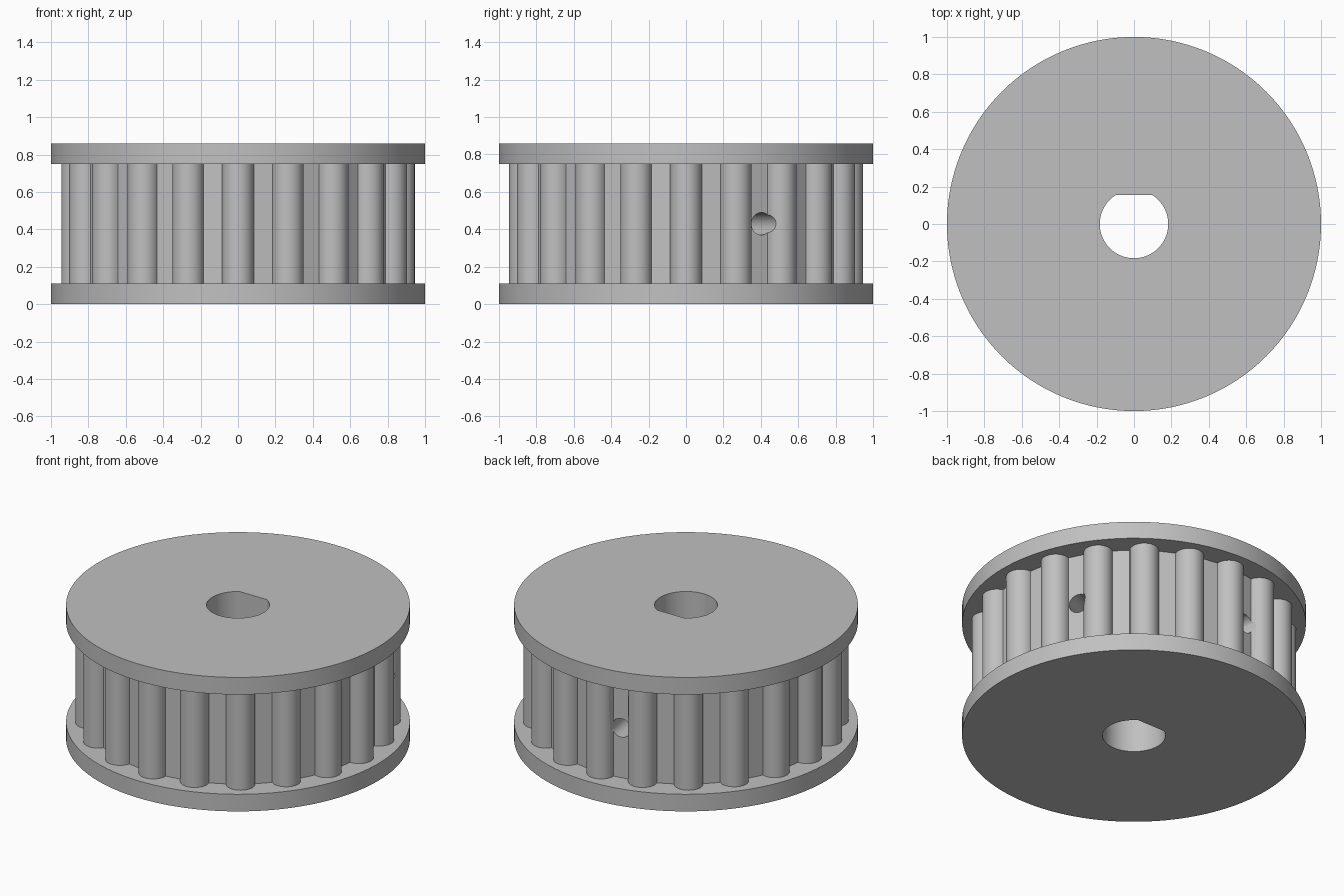
import bpy
import bmesh
from math import sin, cos, pi, radians, asin, sqrt
from mathutils import Matrix

HEIGHT, RIM = 0.86, 0.11            # overall height and flange thickness
TEETH, PITCH_R, TOOTH_R = 20, 0.86, 0.085
BORE_R, BORE_FLAT = 0.183, 0.155
SCREW_R = 0.06

cube = bpy.data.objects.get("Cube")
if cube:
    bpy.data.objects.remove(cube, do_unlink=True)

metal = bpy.data.materials.new("grey_metal")
metal.use_nodes = True
metal.diffuse_color = (0.53, 0.53, 0.53, 1)
metal.node_tree.nodes["Principled BSDF"].inputs["Base Color"].default_value = (0.53, 0.53, 0.53, 1)


def prism(name, outline, z0, z1):
    """Extrude a closed outline between two heights."""
    bm = bmesh.new()
    face = bm.faces.new([bm.verts.new((x, y, z0)) for x, y in outline])
    top = bmesh.ops.extrude_face_region(bm, geom=[face])["geom"]
    verts = [v for v in top if isinstance(v, bmesh.types.BMVert)]
    bmesh.ops.translate(bm, vec=(0, 0, z1 - z0), verts=verts)
    bmesh.ops.recalc_face_normals(bm, faces=bm.faces)
    mesh = bpy.data.meshes.new(name)
    bm.to_mesh(mesh)
    bm.free()
    obj = bpy.data.objects.new(name, mesh)
    mesh.materials.append(metal)
    bpy.context.collection.objects.link(obj)
    return obj


def arc(radius, start, end, steps):
    angles = [start + (end - start) * i / steps for i in range(steps + 1)]
    return [(radius * cos(a), radius * sin(a)) for a in angles]


def circle(radius, steps):
    return arc(radius, 0, 2 * pi, steps)[:-1]


def toothed_outline():
    """Round teeth on a ring, joined by flat valleys."""
    points = []
    half = pi / 2 + asin(TOOTH_R / PITCH_R / 2)
    for i in range(TEETH):
        a = 2 * pi * i / TEETH
        for x, y in arc(TOOTH_R, a - half, a + half, 18):
            points.append((PITCH_R * cos(a) + x, PITCH_R * sin(a) + y))
    return points


def cut(obj, cutters):
    bpy.context.view_layer.objects.active = obj
    for cutter in cutters:
        mod = obj.modifiers.new("cut", "BOOLEAN")
        mod.operation = "DIFFERENCE"
        mod.solver = "EXACT"
        mod.object = cutter
        bpy.ops.object.modifier_apply(modifier=mod.name)


# Cutters: D-shaped shaft bore and two radial screw holes
flat_angle = asin(BORE_FLAT / BORE_R)
bore = prism("bore_cutter", arc(BORE_R, pi - flat_angle, 2 * pi + flat_angle, 72), -0.2, HEIGHT + 0.2)
screws = []
for degrees in (28, 99):
    screw = prism("screw_cutter", circle(SCREW_R, 40), 0.03, 1.1)
    screw.data.transform(Matrix.Translation((0, 0, HEIGHT / 2))
                         @ Matrix.Rotation(radians(degrees), 4, "Z")
                         @ Matrix.Rotation(pi / 2, 4, "Y"))
    screws.append(screw)

# Toothed core between two flanges
core = prism("toothed_core", toothed_outline(), RIM, HEIGHT - RIM)
bottom = prism("bottom_flange", circle(1, 128), 0, RIM)
top = prism("top_flange", circle(1, 128), HEIGHT - RIM, HEIGHT)
cut(core, [bore] + screws)
cut(bottom, [bore])
cut(top, [bore])

for cutter in [bore] + screws:
    bpy.data.objects.remove(cutter, do_unlink=True)

# Smooth round walls, sharp rims
bpy.ops.object.select_all(action="DESELECT")
for part in (core, bottom, top):
    part.select_set(True)
bpy.context.view_layer.objects.active = core
bpy.ops.object.shade_smooth_by_angle(angle=radians(30))
